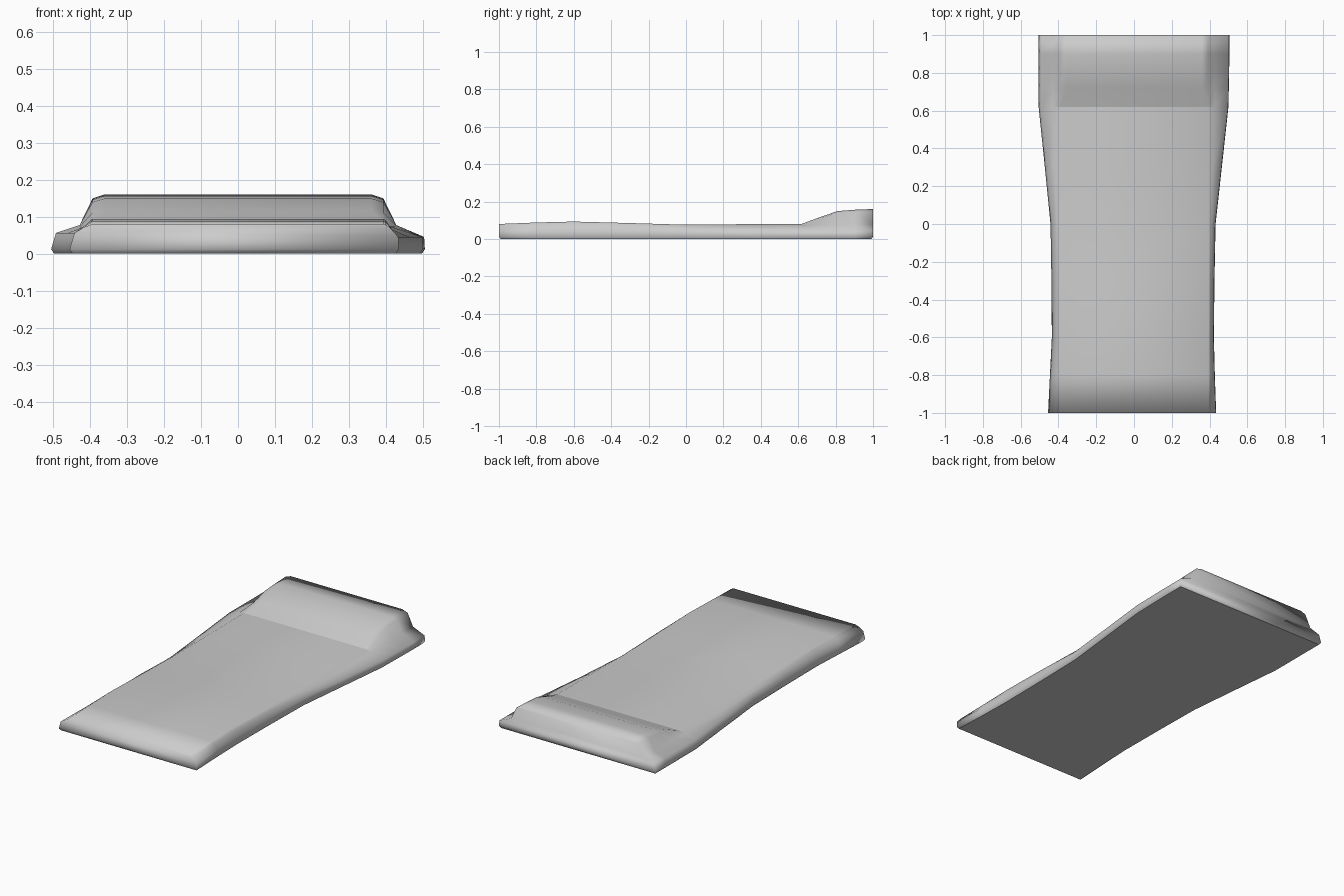
import bpy, bmesh

if "Cube" in bpy.data.objects:
    bpy.data.objects.remove(bpy.data.objects["Cube"])

fabric = bpy.data.materials.new("grey fabric")
fabric.use_nodes = True
colour = (0.6, 0.6, 0.6, 1)
fabric.diffuse_color = colour
fabric.node_tree.nodes["Principled BSDF"].inputs["Base Color"].default_value = colour

# Stations along the cushion: y, left reach, right reach, top height
STATIONS = [
    (-1.0, 0.455, 0.435, 0.08), (-0.8, 0.445, 0.428, 0.088),
    (-0.6, 0.435, 0.423, 0.093), (-0.3, 0.437, 0.426, 0.085),
    (0.0, 0.442, 0.432, 0.076), (0.3, 0.472, 0.465, 0.079),
    (0.62, 0.505, 0.5, 0.081), (0.72, 0.505, 0.502, 0.118),
    (0.81, 0.505, 0.504, 0.149), (0.9, 0.505, 0.505, 0.156),
    (1.0, 0.505, 0.505, 0.16),
]
PILLOW_START = 0.62


def half_section(reach, top, rim, lean):
    """Outline from the underside up to the flat crown, for one side."""
    wide = max(0, (reach - 0.43) / 0.075)          # 0 at the waist, 1 at the head
    shoulder = 0.408 + 0.02 * wide
    crown = 0.395 if top < 0.1 else 0.36
    inner = 0.4 if top < 0.1 else 0.393
    return [(reach - 0.008, 0), (reach, 0.012), (reach - lean, rim),
            (shoulder, min(top, 0.085) - 0.008), (inner, top - 0.1 * (top - 0.05)),
            (crown, top)]


def build_cushion():
    bm = bmesh.new()
    rings = []
    for y, left, right, top in STATIONS:
        a = [(-x, z) for x, z in half_section(left, top, 0.056, 0.013)]
        b = half_section(right, top, 0.045, 0.002)
        end = 0.008 if abs(y) == 1 else 0          # undercut along both end hems
        ring = []
        for x, z in a + b[::-1]:
            inset = end if z == 0 else 0
            ring.append(bm.verts.new((x, y - inset * (1 if y > 0 else -1), z)))
        rings.append(ring)

    # Skin the sections, closing the underside with the last pair
    n = len(rings[0])
    for p, q in zip(rings, rings[1:]):
        for i in range(n):
            j = (i + 1) % n
            bm.faces.new((p[i], p[j], q[j], q[i]))

    # End panels as level strips
    for ring in (rings[0], rings[-1]):
        for i in range(n // 2 - 1):
            bm.faces.new((ring[i], ring[i + 1], ring[n - 2 - i], ring[n - 1 - i]))
    bmesh.ops.recalc_face_normals(bm, faces=bm.faces)

    # Soft everywhere, except the base outline and the crease below the headrest
    for f in bm.faces:
        f.smooth = True
    for e in bm.edges:
        base = all(v.co.z < 0.001 for v in e.verts)
        crease = all(abs(v.co.y - PILLOW_START) < 0.001 and v.co.z > 0.07 for v in e.verts)
        e.smooth = not (base or crease)

    mesh = bpy.data.meshes.new("lounger_cushion")
    bm.to_mesh(mesh)
    bm.free()
    mesh.materials.append(fabric)
    obj = bpy.data.objects.new("lounger_cushion", mesh)
    bpy.context.collection.objects.link(obj)


build_cushion()
